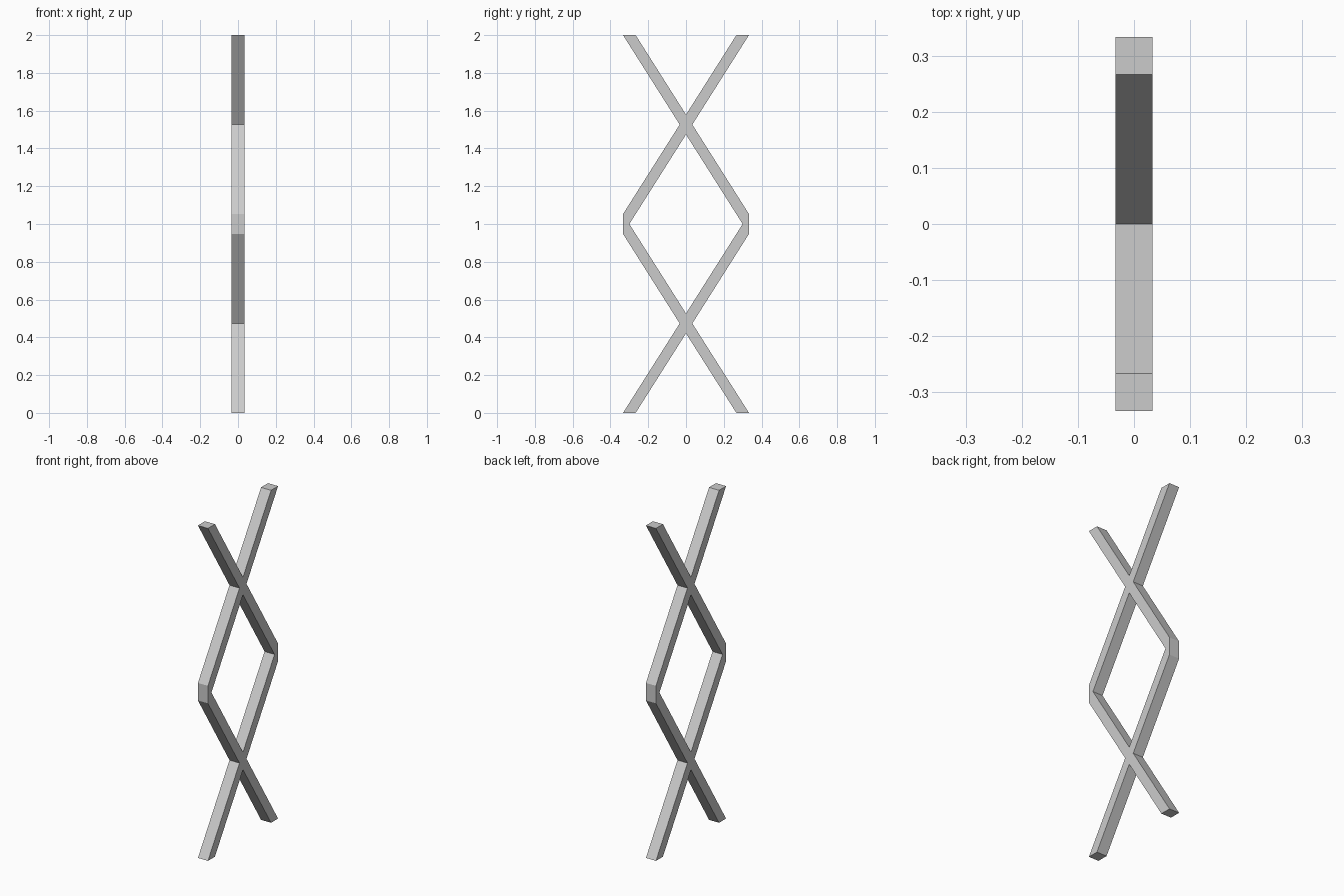
import bpy

if "Cube" in bpy.data.objects:
    bpy.data.objects.remove(bpy.data.objects["Cube"])

HALF_T = 1 / 30          # half bar thickness in x
S = 30 / 19              # bar slope (z per y)
CROSS = 0.3 * S - 1      # crossing height, measured from the middle (z = 1)
H = S / 30               # half height of the crossing

# Lower right quarter of the lattice in (y, z), counter-clockwise seen from +x
outline = [
    (0, CROSS - H), (4 / 15, -1), (1 / 3, -1), (1 / 30, CROSS),
    (1 / 3, -H), (1 / 3, 0), (0.3, 0), (0, CROSS + H),
]
n = len(outline)
verts = [(x, y, z) for x in (HALF_T, -HALF_T) for y, z in outline]
faces = [tuple(range(n)), tuple(reversed(range(n, 2 * n)))]

# Side walls, left open on the two mirror planes
for i in range(n):
    j = (i + 1) % n
    (y0, z0), (y1, z1) = outline[i], outline[j]
    if (y0 == 0 and y1 == 0) or (z0 == 0 and z1 == 0):
        continue
    faces.append((i, i + n, j + n, j))

mesh = bpy.data.meshes.new("lattice_bars")
mesh.from_pydata(verts, [], faces)
lattice = bpy.data.objects.new("lattice_bars", mesh)
bpy.context.collection.objects.link(lattice)
lattice.location.z = 1

# Mirror to the left side and to the upper half
mirror = lattice.modifiers.new("mirror", 'MIRROR')
mirror.use_axis = (False, True, True)
mirror.use_mirror_merge = True
mirror.merge_threshold = 0.0005
